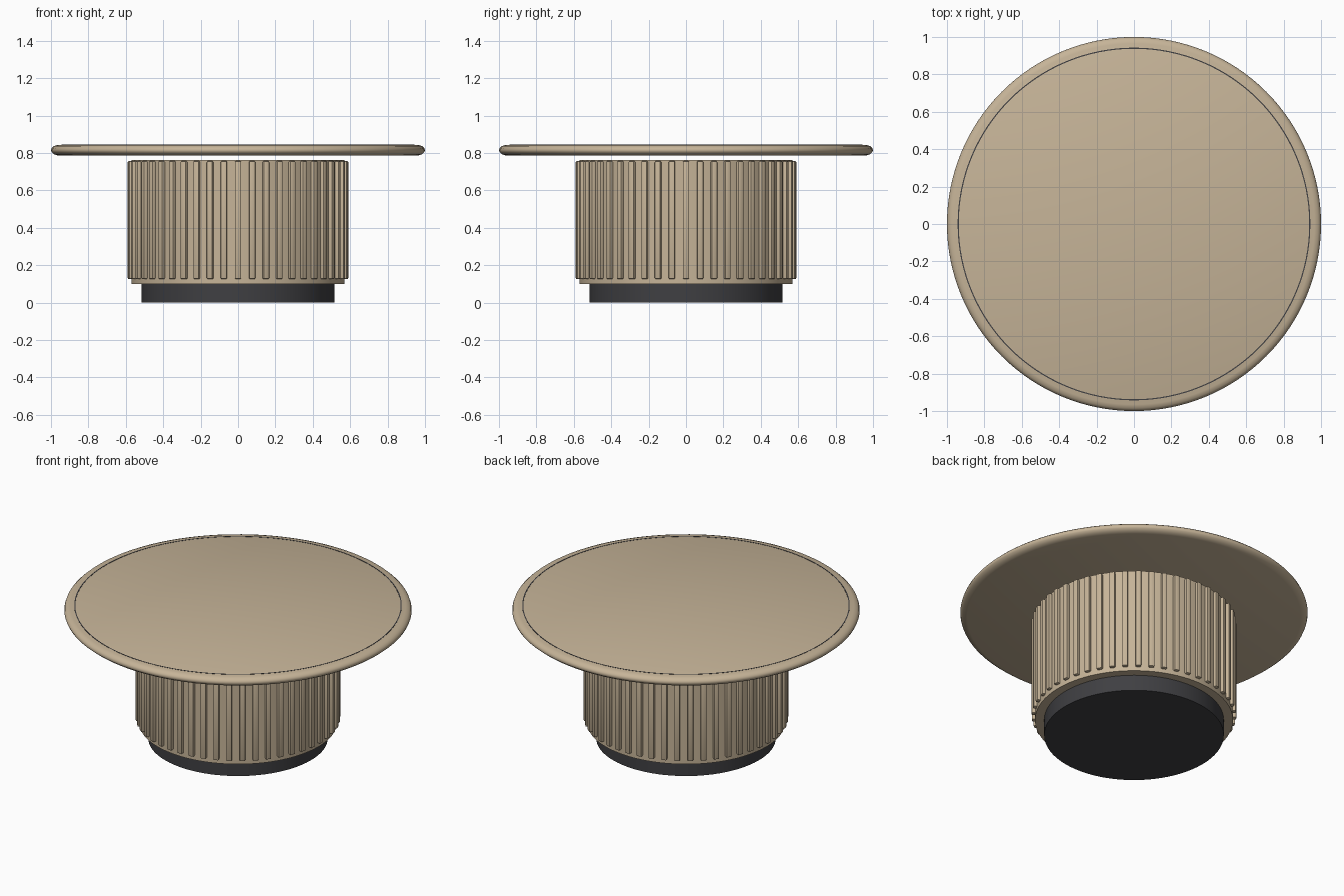
import bpy, bmesh, math
from mathutils import Matrix

if "Cube" in bpy.data.objects:
    bpy.data.objects.remove(bpy.data.objects["Cube"], do_unlink=True)

RIBS = 48
SEGMENTS = 128


def make_material(name, colour):
    mat = bpy.data.materials.new(name)
    mat.use_nodes = True
    mat.diffuse_color = (*colour, 1)
    mat.node_tree.nodes["Principled BSDF"].inputs["Base Color"].default_value = (*colour, 1)
    return mat


def add_object(name, bm, mat):
    bmesh.ops.recalc_face_normals(bm, faces=bm.faces)
    mesh = bpy.data.meshes.new(name)
    bm.to_mesh(mesh)
    bm.free()
    mesh.materials.append(mat)
    obj = bpy.data.objects.new(name, mesh)
    bpy.context.collection.objects.link(obj)
    return obj


def lathe(name, profile, mat, closed=False):
    """Turn a radius/height profile around the z axis."""
    bm = bmesh.new()
    verts = [bm.verts.new((r, 0, z)) for r, z in profile]
    edges = [bm.edges.new(pair) for pair in zip(verts, verts[1:])]
    if closed:
        edges.append(bm.edges.new((verts[-1], verts[0])))
    bmesh.ops.spin(bm, geom=verts + edges, cent=(0, 0, 0), axis=(0, 0, 1),
                   angle=math.tau, steps=SEGMENTS, use_duplicate=False)
    bmesh.ops.remove_doubles(bm, verts=bm.verts, dist=0.0001)
    return add_object(name, bm, mat)


def smooth(obj, angle=None):
    bpy.ops.object.select_all(action="DESELECT")
    obj.select_set(True)
    bpy.context.view_layer.objects.active = obj
    if angle is None:
        bpy.ops.object.shade_smooth()
    else:
        bpy.ops.object.shade_smooth_by_angle(angle=math.radians(angle))


wood = make_material("tan wood", (0.565, 0.456, 0.314))
dark = make_material("charcoal", (0.05, 0.05, 0.055))

# Recessed plinth
plinth = lathe("plinth", [(0, 0), (0.517, 0), (0.517, 0.1), (0, 0.1)], dark)
smooth(plinth, 30)

# Drum body
drum = lathe("drum", [(0, 0.1), (0.57, 0.1), (0.57, 0.763), (0, 0.763)], wood)
smooth(drum, 30)

# Vertical ribs around the drum
bm = bmesh.new()
for i in range(RIBS):
    place = (Matrix.Rotation(math.tau * i / RIBS, 4, "Z")
             @ Matrix.Translation((0.572, 0, 0.441))
             @ Matrix.Diagonal((0.036, 0.033, 0.63, 1)))
    bmesh.ops.create_cube(bm, size=1, matrix=place)
bmesh.ops.bevel(bm, geom=bm.edges[:], offset=0.006, segments=2,
                profile=0.5, affect="EDGES")
ribs = add_object("ribs", bm, wood)
smooth(ribs, 40)

# Round top with a soft rim
top = lathe("table_top", [
    (0, 0.785), (0.96, 0.785), (0.982, 0.792), (0.996, 0.804), (1, 0.814),
    (0.996, 0.826), (0.985, 0.836), (0.965, 0.843), (0, 0.843)], wood)
smooth(top)

# Thin inlay line near the edge
inlay = lathe("inlay_line", [
    (0.937, 0.841), (0.943, 0.841), (0.943, 0.8442), (0.937, 0.8442)], dark, closed=True)
smooth(inlay, 30)
